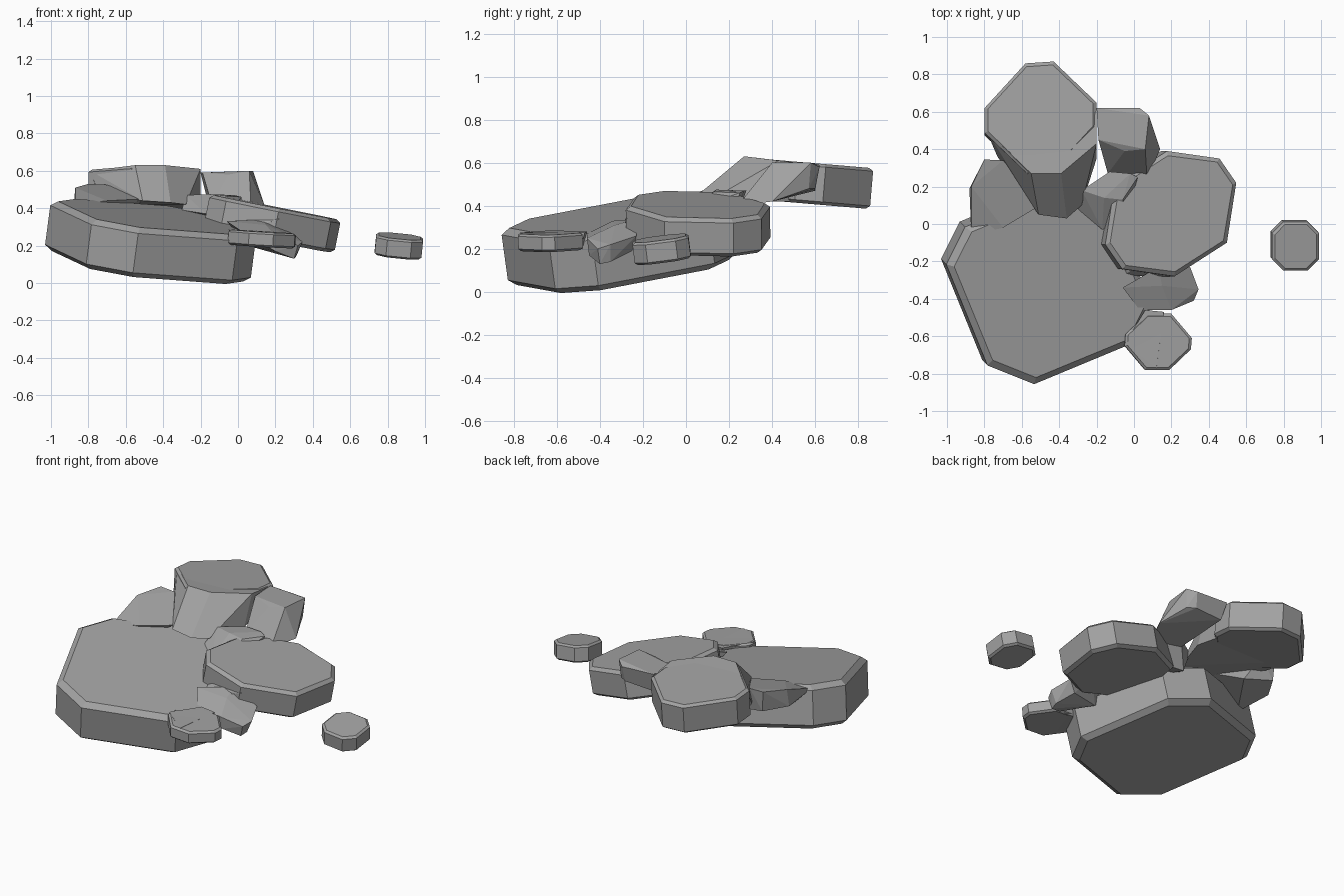
import bpy, bmesh
from mathutils import Vector

cube = bpy.data.objects.get("Cube")
if cube:
    bpy.data.objects.remove(cube, do_unlink=True)

stone = bpy.data.materials.new("grey stone")
stone.use_nodes = True
GREY = (0.36, 0.36, 0.36, 1)
stone.diffuse_color = GREY
stone.node_tree.nodes["Principled BSDF"].inputs["Base Color"].default_value = GREY


def finish(name, bm):
    bmesh.ops.recalc_face_normals(bm, faces=bm.faces[:])
    mesh = bpy.data.meshes.new(name)
    bm.to_mesh(mesh)
    bm.free()
    mesh.materials.append(stone)
    obj = bpy.data.objects.new(name, mesh)
    bpy.context.collection.objects.link(obj)


def slab(name, centre, half, slope, thick, chamfer):
    """Tilted octagonal slab: half an outline turned about its centre, with chamfered rims."""
    c = Vector(centre)
    normal = Vector((-slope[0], -slope[1], 1)).normalized()
    offsets = [Vector((x - c.x, y - c.y, 0)) for x, y in half]
    offsets += [-o for o in offsets]
    for o in offsets:
        o.z = slope[0] * o.x + slope[1] * o.y
    bm = bmesh.new()
    rings = []
    for depth, inset in ((0, chamfer), (chamfer * .7, 0),
                         (thick - chamfer * .7, 0), (thick, chamfer)):
        rings.append([bm.verts.new(c + o - o.normalized() * inset - normal * depth)
                      for o in offsets])
    n = len(offsets)
    for a, b in zip(rings, rings[1:]):
        for i in range(n):
            bm.faces.new((a[i], a[(i + 1) % n], b[(i + 1) % n], b[i]))
    bm.faces.new(rings[0])
    bm.faces.new(rings[-1])
    finish(name, bm)


def boulder(name, points):
    """Faceted rock wrapped tightly around a few corner points."""
    bm = bmesh.new()
    for p in points:
        bm.verts.new(p)
    res = bmesh.ops.convex_hull(bm, input=bm.verts[:])
    loose = {g for g in res["geom_interior"] + res["geom_unused"]
             if isinstance(g, bmesh.types.BMVert)}
    bmesh.ops.delete(bm, geom=list(loose), context='VERTS')
    bmesh.ops.dissolve_limit(bm, angle_limit=0.06, verts=bm.verts[:], edges=bm.edges[:])
    finish(name, bm)


# Main chamfered slabs
slab("large_front_slab", (-.45, -.33, .355),
     [(-1, -.22), (-.78, -.76), (-.53, -.86), (0, -.64)], (-.132, .138), .27, .04)
slab("right_slab", (.2, .055, .405),
     [(.46, .35), (.55, .22), (.5, -.1), (.22, -.28)], (-.2, .01), .18, .025)
slab("back_slab", (-.5, .57, .6),
     [(-.8, .62), (-.58, .86), (-.43, .87), (-.2, .65)], (0, -.085), .19, .02)
slab("detached_slab", (.865, -.12, .25),
     [(.74, -.19), (.80, -.25), (.93, -.25), (.99, -.19)], (-.1, .13), .105, .015)
slab("small_front_slab", (.13, -.63, .275),
     [(.2, -.48), (.31, -.61), (.305, -.67), (.19, -.78)], (-.06, .02), .08, .015)

# Sloping skirt in front of the back slab
boulder("back_slab_skirt", [
    (-.79, .5, .6), (-.55, .27, .63), (-.39, .27, .63), (-.2, .43, .61), (-.2, .6, .59),
    (-.73, .36, .44), (-.51, .05, .44), (-.36, .03, .43), (-.28, .1, .42),
    (-.2, .35, .42), (-.75, .55, .42), (-.25, .55, .42)])

# Back right rock with steep front
boulder("back_right_rock", [
    (-.2, .62, .59), (-.12, .61, .57), (.03, .62, .58), (.08, .58, .6), (.06, .4, .6),
    (-.05, .39, .58), (-.19, .45, .59), (.14, .4, .42), (.07, .24, .4), (-.14, .27, .42),
    (.07, .57, .48), (.02, .6, .48), (-.17, .6, .47)])

# Left rock emerging from the large slab
boulder("left_rock", [
    (-.87, .2, .51), (-.8, .345, .53), (-.7, .34, .525), (-.5, .1, .45), (-.7, -.02, .44),
    (-.87, -.06, .42), (-.88, .19, .4), (-.79, .34, .4), (-.6, .3, .36), (-.8, 0, .34)])

# Middle rock between the slabs
boulder("middle_rock", [
    (-.28, .18, .47), (-.13, .28, .47), (-.02, .27, .47), (.02, .25, .46), (-.06, .13, .465),
    (-.16, .14, .475), (-.3, .08, .39), (-.17, -.03, .37), (-.05, 0, .38),
    (-.2, .22, .3), (0, .2, .3)])

# Rubble joining the right slab to the large slab
boulder("joining_rubble", [
    (-.01, -.02, .44), (.07, -.2, .41), (.2, -.22, .38), (.22, -.28, .34),
    (-.05, -.27, .3), (.05, -.28, .29), (-.12, -.08, .35), (.1, 0, .3)])

# Small wedge leaning down to the right
boulder("small_right_wedge", [
    (.13, -.23, .34), (-.06, -.34, .33), (.15, -.33, .31), (.3, -.23, .26), (.345, -.35, .22),
    (.32, -.41, .2), (.2, -.46, .25), (.03, -.46, .27), (.31, -.35, .14), (.3, -.4, .13),
    (.2, -.45, .17), (.05, -.3, .2), (.25, -.25, .19)])

# Tip linking the small front slab to the large slab
boulder("small_front_tip", [
    (-.05, -.64, .285), (.06, -.46, .28), (.16, -.47, .275), (.12, -.77, .275),
    (-.02, -.63, .2), (.06, -.48, .2), (.15, -.49, .2), (.13, -.75, .2)])
